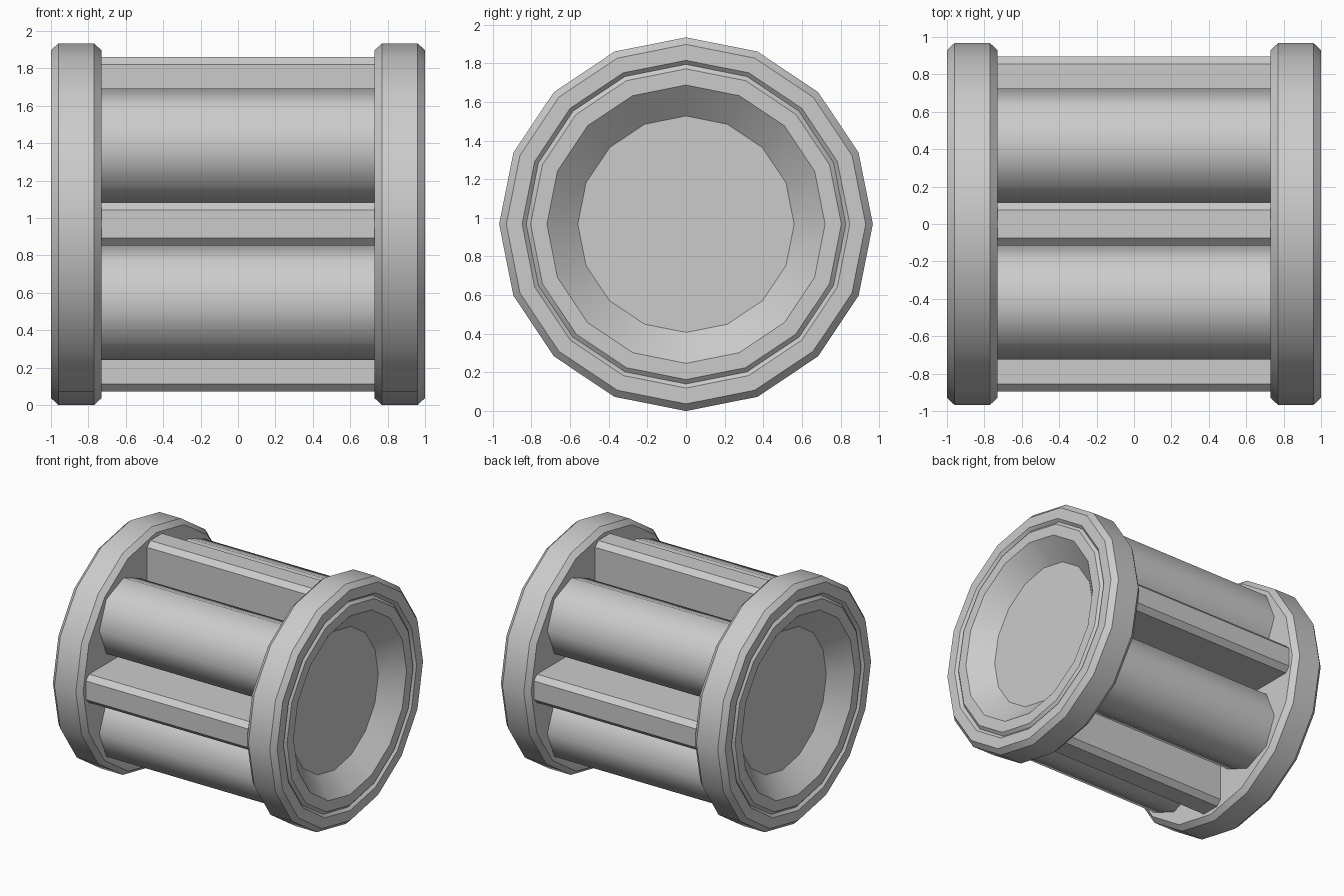
import bpy, bmesh, math
from mathutils import Matrix

if "Cube" in bpy.data.objects:
    bpy.data.objects.remove(bpy.data.objects["Cube"])

AXIS_Z = 0.967      # height of the spool's long axis
INNER = 0.73        # inner face of each end cap

grey = bpy.data.materials.new("plain_grey")
grey.use_nodes = True
colour = (0.6, 0.6, 0.6, 1)
grey.diffuse_color = colour
grey.node_tree.nodes["Principled BSDF"].inputs["Base Color"].default_value = colour


def finish(name, bm, angle):
    """Turn a bmesh into a shaded object placed on the spool axis."""
    bmesh.ops.recalc_face_normals(bm, faces=bm.faces)
    mesh = bpy.data.meshes.new(name)
    bm.to_mesh(mesh)
    bm.free()
    mesh.materials.append(grey)
    obj = bpy.data.objects.new(name, mesh)
    obj.location.z = AXIS_Z
    bpy.context.collection.objects.link(obj)
    bpy.ops.object.select_all(action="DESELECT")
    obj.select_set(True)
    bpy.context.view_layer.objects.active = obj
    bpy.ops.object.shade_smooth_by_angle(angle=math.radians(angle))
    return obj


def turned(name, profile, sides, angle, y=0, z=0):
    """Revolve (x, radius) points around the x axis and close both ends."""
    bm = bmesh.new()
    rings = []
    for x, r in profile:
        steps = [math.tau * i / sides for i in range(sides)]
        rings.append([bm.verts.new((x, y + r * math.sin(a), z + r * math.cos(a)))
                      for a in steps])
    for a, b in zip(rings, rings[1:]):
        for i in range(sides):
            j = (i + 1) % sides
            bm.faces.new((a[i], a[j], b[j], b[i]))
    bm.faces.new(rings[0])
    bm.faces.new(rings[-1])
    return finish(name, bm, angle)


# End caps: chamfered rim, V groove and dished centre
cap = [(INNER, 0.93), (0.77, 0.967), (0.96, 0.967), (1, 0.93), (1, 0.848),
       (0.98, 0.827), (1, 0.804), (1, 0.72), (0.86, 0.56)]
for side, sign in (("left", 1), ("right", -1)):
    turned(side + "_end_cap", [(sign * x, r) for x, r in cap], 16, 30)

# Four rollers between the caps
for v, sz in (("upper", 1), ("lower", -1)):
    for h, sy in (("front", -1), ("back", 1)):
        turned(f"{v}_{h}_roller", [(-INNER, 0.31), (INNER, 0.31)], 8, 50,
               sy * 0.415, sz * 0.415)

# Four divider slats with chamfered outer edges
section = [(-0.115, 0), (-0.115, 0.855), (-0.075, 0.895),
           (0.075, 0.895), (0.115, 0.855), (0.115, 0)]
for n, name in enumerate(("top", "front", "bottom", "back")):
    bm = bmesh.new()
    face = bm.faces.new([bm.verts.new((-INNER, y, z)) for y, z in section])
    out = bmesh.ops.extrude_face_region(bm, geom=[face])
    new = [v for v in out["geom"] if isinstance(v, bmesh.types.BMVert)]
    bmesh.ops.translate(bm, verts=new, vec=(2 * INNER, 0, 0))
    bm.transform(Matrix.Rotation(n * math.pi / 2, 4, "X"))
    finish(name + "_slat", bm, 30)
